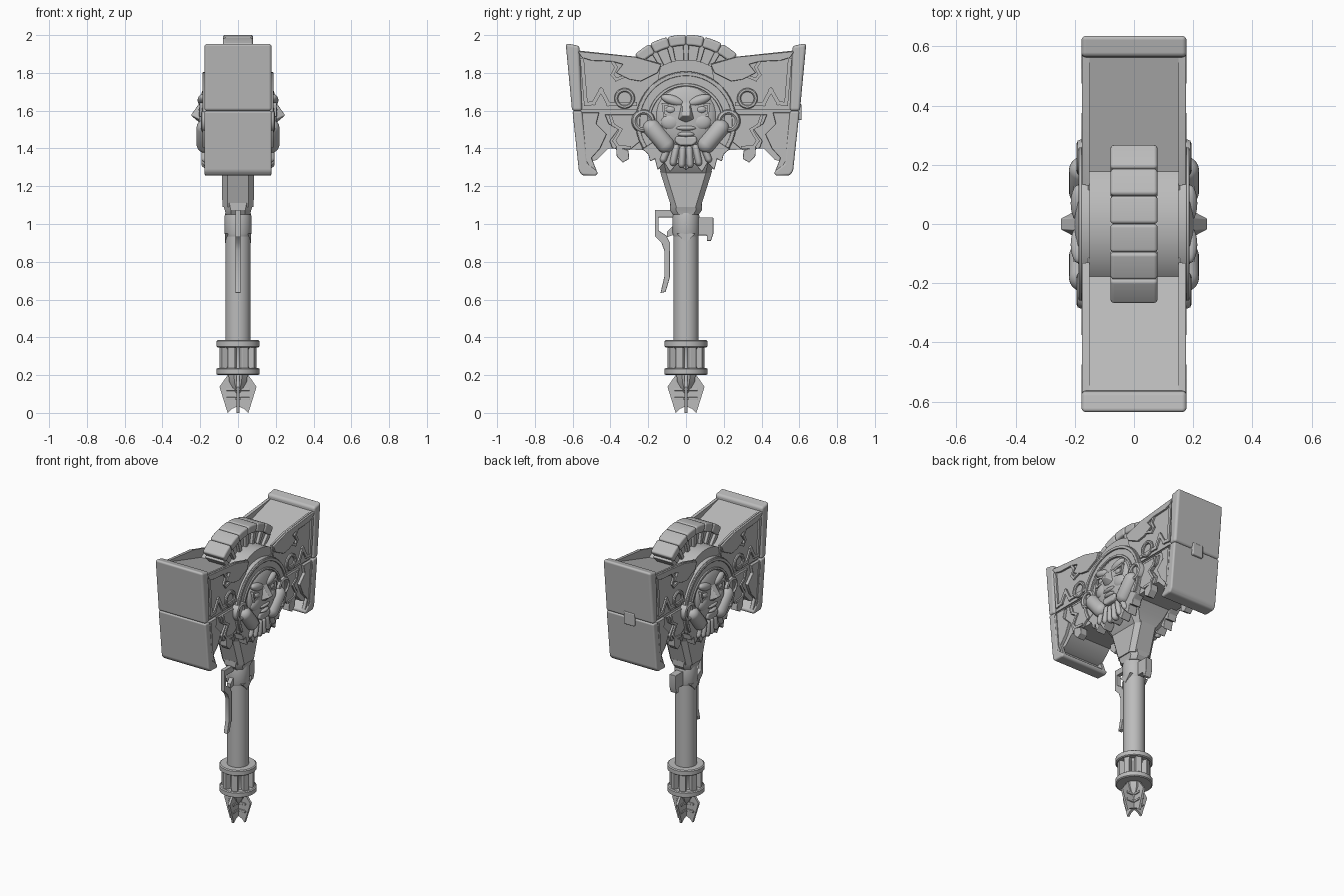
import bpy, bmesh
from math import pi, sin, cos, radians
from mathutils import Matrix, Vector

cube = bpy.data.objects.get("Cube")
if cube:
    bpy.data.objects.remove(cube, do_unlink=True)

stone = bpy.data.materials.new("stone_grey")
stone.use_nodes = True
GREY = (0.5, 0.5, 0.5, 1)
stone.diffuse_color = GREY
stone.node_tree.nodes["Principled BSDF"].inputs["Base Color"].default_value = GREY


def finish(name, bm, bevel=0, mirror="", segments=2):
    """Turn a bmesh into a shaded object, with optional bevel and mirroring."""
    bmesh.ops.recalc_face_normals(bm, faces=bm.faces)
    mesh = bpy.data.meshes.new(name)
    bm.to_mesh(mesh)
    bm.free()
    mesh.materials.append(stone)
    mesh.polygons.foreach_set("use_smooth", [True] * len(mesh.polygons))
    mesh.set_sharp_from_angle(angle=radians(32))
    ob = bpy.data.objects.new(name, mesh)
    bpy.context.collection.objects.link(ob)
    if bevel:
        mod = ob.modifiers.new("Bevel", "BEVEL")
        mod.width, mod.segments, mod.harden_normals = bevel, segments, True
    if mirror:
        mod = ob.modifiers.new("Mirror", "MIRROR")
        mod.use_axis = ["X" in mirror, "Y" in mirror, False]
        mod.use_mirror_merge = False
    return ob


def add_prism(bm, pts, x0, x1):
    """Extrude a (y, z) outline from x0 to x1."""
    a = [bm.verts.new((x0, y, z)) for y, z in pts]
    b = [bm.verts.new((x1, y, z)) for y, z in pts]
    bm.faces.new(a)
    bm.faces.new(b)
    for i in range(len(a)):
        j = (i + 1) % len(a)
        bm.faces.new((a[i], a[j], b[j], b[i]))


def prism(name, pts, x0, x1, bevel=0, mirror="", segments=2):
    bm = bmesh.new()
    add_prism(bm, pts, x0, x1)
    return finish(name, bm, bevel, mirror, segments)


def box(name, lo, hi, bevel=0):
    return prism(name, [(lo[1], lo[2]), (hi[1], lo[2]), (hi[1], hi[2]), (lo[1], hi[2])],
                 lo[0], hi[0], bevel)


def trim(name, path, width, x0, x1):
    """Raised strip that follows a (y, z) path, on all four quarters."""
    bm = bmesh.new()
    for p, q in zip(path, path[1:]):
        p, q = Vector(p), Vector(q)
        d = (q - p).normalized() * width / 2
        n = Vector((-d.y, d.x))
        add_prism(bm, [p - d + n, q + d + n, q + d - n, p - d - n], x0, x1)
    return finish(name, bm, 0, "XY")


def sector(r0, r1, a0, a1, n=3, z=1.6):
    """Outline of a ring sector, with angles measured from straight up."""
    angles = [a0 + (a1 - a0) * i / n for i in range(n + 1)]
    return ([(r1 * sin(a), z + r1 * cos(a)) for a in angles] +
            [(r0 * sin(a), z + r0 * cos(a)) for a in reversed(angles)])


def lathe(name, profile, segs=24, matrix=Matrix(), closed=False, mirror=""):
    """Spin a (radius, height) profile about z, then place it."""
    bm = bmesh.new()
    rings = [[bm.verts.new((r * cos(2 * pi * (i + .5) / segs), r * sin(2 * pi * (i + .5) / segs), h))
              for i in range(segs)] for r, h in profile]
    pairs = list(zip(rings, rings[1:])) + ([(rings[-1], rings[0])] if closed else [])
    for a, b in pairs:
        for i in range(segs):
            j = (i + 1) % segs
            bm.faces.new((a[i], a[j], b[j], b[i]))
    if not closed:
        bm.faces.new(rings[0])
        bm.faces.new(rings[-1])
    bm.transform(matrix)
    return finish(name, bm, 0, mirror)


def loft(name, sections, cut):
    """Stack chamfered rectangles given as (z, half_x, half_y)."""
    bm = bmesh.new()
    rings = []
    for z, x, y in sections:
        c = cut * min(x, y)
        corners = [(x, y - c), (x - c, y), (c - x, y), (-x, y - c),
                   (-x, c - y), (c - x, -y), (x - c, -y), (x, c - y)]
        rings.append([bm.verts.new((u, v, z)) for u, v in corners])
    for a, b in zip(rings, rings[1:]):
        for i in range(8):
            bm.faces.new((a[i], a[i - 1], b[i - 1], b[i]))
    bm.faces.new(rings[0])
    bm.faces.new(rings[-1])
    return finish(name, bm)


def blob(name, centre, radii, turn=0, stretch=0, mirror="XY"):
    """Ellipsoid, or a capsule if stretched along z, turned about x."""
    bm = bmesh.new()
    bmesh.ops.create_uvsphere(bm, u_segments=20, v_segments=13, radius=1)
    bm.transform(Matrix.Diagonal((*radii, 1)))
    for v in bm.verts:
        v.co.z += stretch if v.co.z > 0 else -stretch
    bm.transform(Matrix.Translation(centre) @ Matrix.Rotation(turn, 4, "X"))
    return finish(name, bm, 0, mirror)


def facing(x, y, z):
    """Place a lathe so that its axis points along +x."""
    return Matrix.Translation((x, y, z)) @ Matrix.Rotation(pi / 2, 4, "Y")


# Hammer head blocks with tops sloping towards the middle
prism("upper_head", [(.1, 1.6), (.575, 1.6), (.595, 1.925), (.115, 1.785)], -.155, .155, 0, "Y")
prism("lower_head", [(0, 1.6), (.57, 1.6), (.545, 1.32), (.47, 1.34), (.41, 1.4), (0, 1.38)],
      -.15, .15, 0, "Y")

# Striking faces, split at the middle
prism("upper_end_cap", [(.55, 1.598), (.603, 1.598), (.637, 1.957), (.564, 1.943)],
      -.178, .178, .016, "Y", 4)
prism("lower_end_cap", [(.55, 1.598), (.601, 1.598), (.567, 1.28), (.55, 1.258), (.475, 1.255),
                        (.465, 1.275), (.52, 1.32)], -.178, .178, .014, "Y", 4)
box("back_latch", (-.04, .55, 1.55), (.04, .612, 1.635), .006)

# Side armour of the upper head
prism("upper_side_wall", [(.56, 1.605), (.585, 1.92), (.26, 1.885), (.13, 1.85), (.15, 1.75),
                          (.24, 1.605)], .15, .163, 0, "XY")
prism("upper_side_plate", [(.575, 1.915), (.27, 1.885), (.13, 1.845), (.15, 1.8), (.24, 1.755),
                           (.3, 1.765), (.37, 1.8), (.335, 1.845), (.39, 1.86), (.5, 1.865),
                           (.55, 1.88)], .16, .176, .004, "XY")
trim("upper_border", [(.55, 1.87), (.53, 1.635), (.49, 1.64), (.45, 1.71), (.41, 1.635), (.27, 1.635)],
     .02, .16, .174)
trim("upper_scroll", [(.39, 1.86), (.37, 1.83), (.39, 1.79), (.37, 1.765), (.33, 1.78)],
     .016, .16, .174)
lathe("side_stud_ring", [(.034, 0), (.034, .012), (.04, .017), (.05, .017), (.055, .012), (.055, 0)],
      24, facing(.16, .325, 1.665), True, "XY")

# Side armour of the lower head
prism("lower_outer_plate", [(.565, 1.59), (.46, 1.59), (.475, 1.53), (.42, 1.475), (.455, 1.4),
                            (.5, 1.35), (.47, 1.275), (.55, 1.28)], .145, .17, .004, "XY")
prism("lower_inner_plate", [(.43, 1.58), (.25, 1.58), (.24, 1.44), (.3, 1.39), (.39, 1.4),
                            (.405, 1.44), (.36, 1.5), (.41, 1.53)], .145, .163, .004, "XY")
trim("lower_border", [(.4, 1.57), (.385, 1.525), (.345, 1.5), (.38, 1.44), (.36, 1.41), (.3, 1.405)],
     .016, .155, .172)
trim("lower_outer_border", [(.54, 1.57), (.52, 1.34), (.505, 1.31)], .016, .16, .176)
prism("side_clip", [(.37, 1.41), (.305, 1.39), (.3, 1.345), (.335, 1.325), (.368, 1.36)],
      .12, .172, .004, "XY")

# Central drum, and medallion rings left open below for the beard
lathe("drum", [(.27, -.15), (.27, .15)], 48, facing(0, 0, 1.6))
lathe("medallion_back", [(.205, .13), (.205, .176)], 40, facing(0, 0, 1.55), False, "X")
OPEN = radians(122)
for name, r0, r1, x in (("medallion_band", .19, .268, .178), ("medallion_rim", .244, .264, .187),
                        ("medallion_inner_rim", .19, .205, .188)):
    prism(name, sector(r0, r1, -OPEN, OPEN, 36, 1.54), .13, x, .004, "X")

# Crest arch of rounded blocks on spokes
STEP = radians(14.2)
for i in range(-3, 3):
    prism("crest_block", sector(.345, .402, i * STEP, (i + 1) * STEP), -.08, .08, .013, "", 3)
for i in range(-3, 4):
    prism("crest_spoke", sector(.25, .36, i * STEP - .045, i * STEP + .045, 1), -.07, .07, .004)
prism("crest_web", sector(.25, .35, -3 * STEP, 3 * STEP, 10), -.05, .05)

# Carved face on both sides
blob("face", (.165, 0, 1.57), (.042, .165, .165), mirror="X")
blob("cheek", (.182, .08, 1.54), (.026, .055, .045))
blob("brow", (.188, .07, 1.655), (.026, .065, .026), radians(18))
blob("eye", (.186, .08, 1.605), (.022, .03, .022))
trim("eye_rim", [(.045, 1.585), (.115, 1.575), (.122, 1.635), (.05, 1.622)], .012, .17, .205)
bm = bmesh.new()
nose = [bm.verts.new(p) for p in ((.19, -.022, 1.66), (.19, .022, 1.66), (.18, .055, 1.545),
                                  (.18, -.055, 1.545), (.25, -.018, 1.575), (.25, .018, 1.575),
                                  (.195, 0, 1.53))]
bmesh.ops.convex_hull(bm, input=nose)
finish("nose", bm, .006, "X")
blob("upper_lip", (.195, 0, 1.508), (.02, .055, .014), mirror="X")
blob("lower_lip", (.195, 0, 1.475), (.02, .045, .014), mirror="X")
prism("chin", [(-.055, 1.465), (.055, 1.465), (.06, 1.435), (.035, 1.415), (-.035, 1.415),
               (-.06, 1.435)], .15, .205, .012, "X", 3)
blob("moustache", (.172, .145, 1.465), (.048, .048, .048), radians(-40), .055)
lathe("braid_ring", [(.036, 0), (.036, .035), (.045, .043), (.057, .038), (.064, .02), (.064, 0)],
      24, facing(.152, .225, 1.545), True, "XY")

# Jagged beard flowing into the neck
loft("beard_core", [(1.27, .085, .13), (1.34, .14, .16), (1.43, .165, .235)], .3)
prism("jagged_beard", [(.24, 1.43), (.23, 1.395), (.2, 1.37), (.19, 1.33), (.165, 1.345),
                       (.15, 1.285), (.115, 1.325), (.085, 1.275), (.045, 1.32), (0, 1.285),
                       (0, 1.44)], .11, .175, .005, "XY")
for y, z, tilt in ((.02, 1.355, 3), (.06, 1.365, 12), (.105, 1.38, 22)):
    blob("beard_lock", (.168, y, z), (.026, .019, .025), radians(tilt), .035)

# Neck socket and shaft
loft("neck", [(1.09, .083, .078), (1.28, .085, .138)], .35)
loft("neck_lip", [(1.05, .065, .068), (1.075, .07, .085), (1.11, .083, .085)], .45)
lathe("shaft", [(.067, .2), (.067, 1.12)], 20)
lathe("shaft_collar", [(.067, .935), (.072, .95), (.072, 1.04), (.067, 1.06)], 20)
prism("collar_point", [(.05, .95), (0, .9), (-.05, .95)], .04, .07, 0, "X")

# Hook on the front and bracket on the back of the collar
prism("front_hook", [(-.06, 1.075), (-.165, 1.075), (-.165, .935), (-.13, .9), (-.115, .86),
                     (-.115, .72), (-.135, .635), (-.108, .64), (-.085, .72), (-.085, .9),
                     (-.105, .94), (-.145, .965), (-.145, 1.035), (-.06, 1.035)], -.014, .014, .003)
prism("hook_brace", [(-.06, 1.0), (-.1, .96), (-.1, .93), (-.06, .945)], -.014, .014)
prism("back_bracket", [(.05, 1.035), (.145, 1.035), (.145, .95), (.132, .91), (.11, .91),
                       (.11, .94), (.05, .94)], -.024, .024, .004)

# Lantern-like pommel
for z in (.2, .347):
    lathe("pommel_flange", [(.108, z), (.115, z + .005), (.115, z + .033), (.108, z + .038)], 24)
lathe("pommel_neck", [(.08, .225), (.07, .25), (.07, .33), (.08, .355)], 24)
for i in range(8):
    bar = box("pommel_bar", (.06, -.02, .22), (.1, .02, .36), .005)
    bar.rotation_euler.z = (i + .5) * pi / 4

# Crossed fins at the foot
lathe("foot_core", [(.01, .1), (.05, .165), (.055, .205)], 8)
for i in range(4):
    fin = prism("foot_fin", [(0, .2), (.055, .2), (.098, .138), (.055, 0), (.035, .02), (0, .035)],
                -.008, .008)
    fin.rotation_euler.z = i * pi / 2
    for z in (.075, .125):
        rib = box("fin_rib", (-.014, .012, z - .008), (.014, .064, z + .008), .003)
        rib.rotation_euler.z = i * pi / 2
